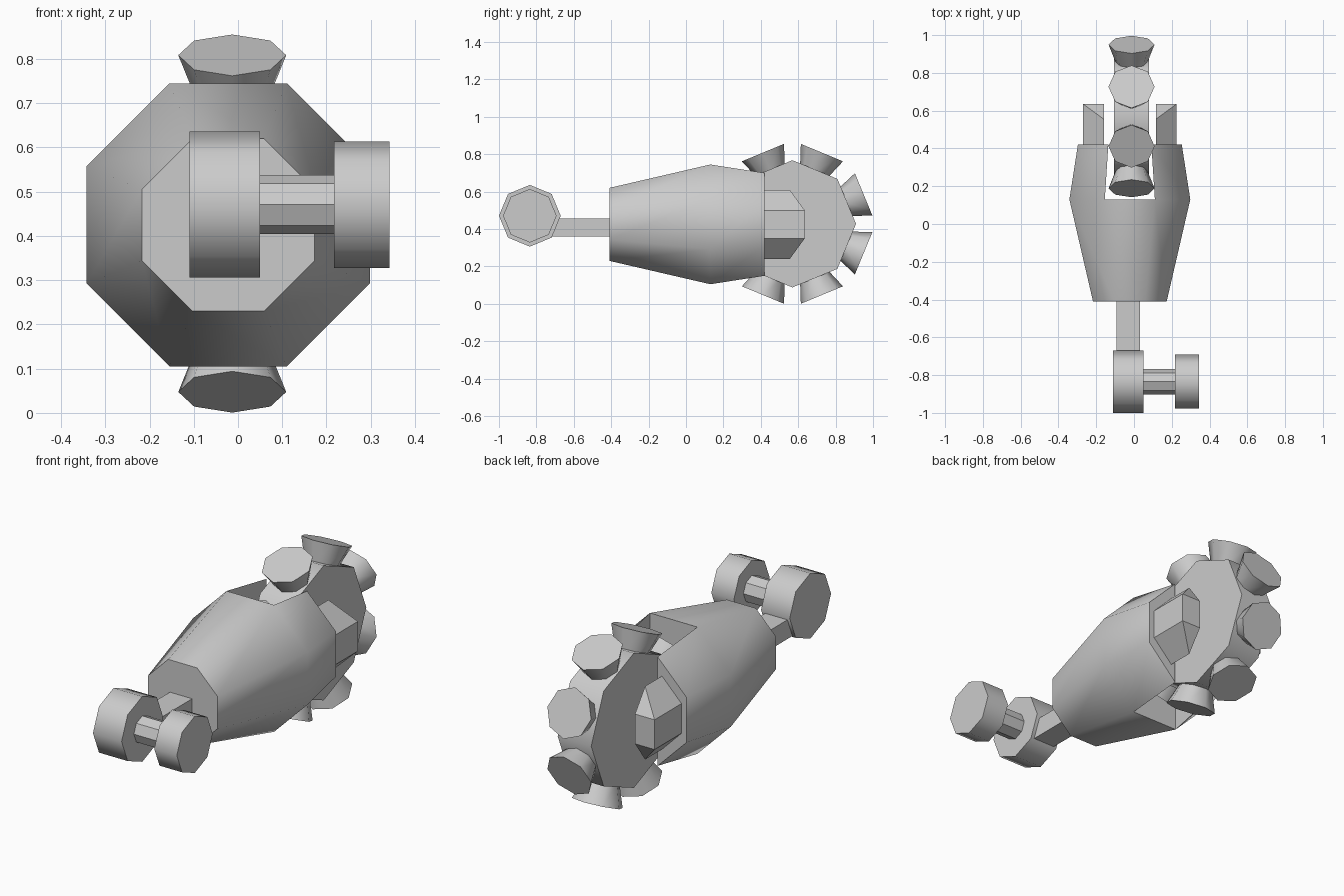
import bpy, bmesh
from math import pi, cos, sin, tan, radians
from mathutils import Matrix, Vector

if "Cube" in bpy.data.objects:
    bpy.data.objects.remove(bpy.data.objects["Cube"])


def finish(name, bm, smooth=True):
    bmesh.ops.recalc_face_normals(bm, faces=bm.faces)
    me = bpy.data.meshes.new(name)
    bm.to_mesh(me)
    bm.free()
    if smooth:
        me.polygons.foreach_set("use_smooth", [True] * len(me.polygons))
        me.set_sharp_from_angle(angle=radians(50))
    ob = bpy.data.objects.new(name, me)
    bpy.context.collection.objects.link(ob)
    return ob


def frustum(name, start, end, r1, r2, side, smooth=True):
    """Eight-sided drum from start to end, with a corner pointing along side."""
    bm = bmesh.new()
    a, b, u = Vector(start), Vector(end), Vector(side).normalized()
    v = (b - a).normalized().cross(u)
    rings = []
    for c, r in ((a, r1), (b, r2)):
        rings.append([bm.verts.new(c + r * (cos(k * pi / 4) * u + sin(k * pi / 4) * v))
                      for k in range(8)])
        bm.faces.new(rings[-1])
    for k in range(8):
        n = (k + 1) % 8
        bm.faces.new((rings[0][k], rings[0][n], rings[1][n], rings[1][k]))
    return finish(name, bm, smooth)


def box(name, lo, hi):
    bm = bmesh.new()
    lo, hi = Vector(lo), Vector(hi)
    bmesh.ops.create_cube(bm, size=1, matrix=Matrix.Translation((lo + hi) / 2)
                          @ Matrix.Diagonal((*(hi - lo), 1)))
    return finish(name, bm, False)


# octagonal body, splitting into two arms behind the widest ring
CX, CZ = -0.022, 0.425
bm = bmesh.new()
rings = []
for y, apothem in ((-0.41, 0.195), (0.13, 0.32), (0.42, 0.275)):
    r = apothem / cos(pi / 8)
    rings.append([bm.verts.new((CX + r * cos(pi / 8 + k * pi / 4), y,
                                CZ + r * sin(pi / 8 + k * pi / 4))) for k in range(8)])
front, mid, back = rings
bm.faces.new(front)
for k in range(8):
    n = (k + 1) % 8
    bm.faces.new((front[k], front[n], mid[n], mid[k]))
    if k not in (1, 5):
        bm.faces.new((mid[k], mid[n], back[n], back[k]))
bm.faces.new([mid[i] for i in (1, 2, 5, 6)])            # slot floor
for a, b in ((6, 1), (2, 5)):                           # slot walls
    bm.faces.new((mid[a], mid[b], back[b], back[a]))
for arm in ((6, 7, 0, 1), (2, 3, 4, 5)):                # arm ends
    bm.faces.new([back[i] for i in arm])
finish("body", bm)

# chamfered blocks on the arm ends
for side, label in ((1, "right"), (-1, "left")):
    bm = bmesh.new()
    inner = [(0.41, 0.61), (0.555, 0.61), (0.635, 0.50),
             (0.635, 0.35), (0.555, 0.24), (0.41, 0.24)]
    outer = [(0.41, 0.50), (0.635, 0.50), (0.635, 0.35), (0.41, 0.35)]
    for x, pts in ((0.138, inner), (0.247, outer)):
        for y, z in pts:
            bm.verts.new((CX + side * x, y, z))
    bmesh.ops.convex_hull(bm, input=bm.verts)
    bmesh.ops.dissolve_limit(bm, angle_limit=0.01, verts=bm.verts, edges=bm.edges)
    finish(label + "_arm_block", bm, False)

# wheel in the slot with a flared cup on every rim face
WX, WY, WZ = -0.013, 0.569, 0.428
frustum("wheel", (-0.107, WY, WZ), (0.08, WY, WZ), 0.34, 0.34, (0, 0, 1))
for i in range(8):
    t = pi / 8 + i * pi / 4
    d, c = Vector((0, cos(t), sin(t))), Vector((WX, WY, WZ))
    frustum(f"cup_{i + 1}", c + d * 0.30, c + d * 0.412, 0.08, 0.122, (1, 0, 0))

# front rod, drum, axle and knob
TY, TZ = -0.835, 0.471
box("front_rod", (-0.093, -0.72, 0.36), (0.031, -0.40, 0.457))
frustum("drum", (-0.11, TY, TZ), (0.05, TY, TZ), 0.165, 0.165, (0, 0, 1))
frustum("axle", (0.04, TY, TZ), (0.225, TY, TZ), 0.067, 0.067, (0, 0, 1), False)
frustum("knob", (0.217, TY, TZ), (0.343, TY, TZ), 0.143, 0.143, (0, 0, 1))
